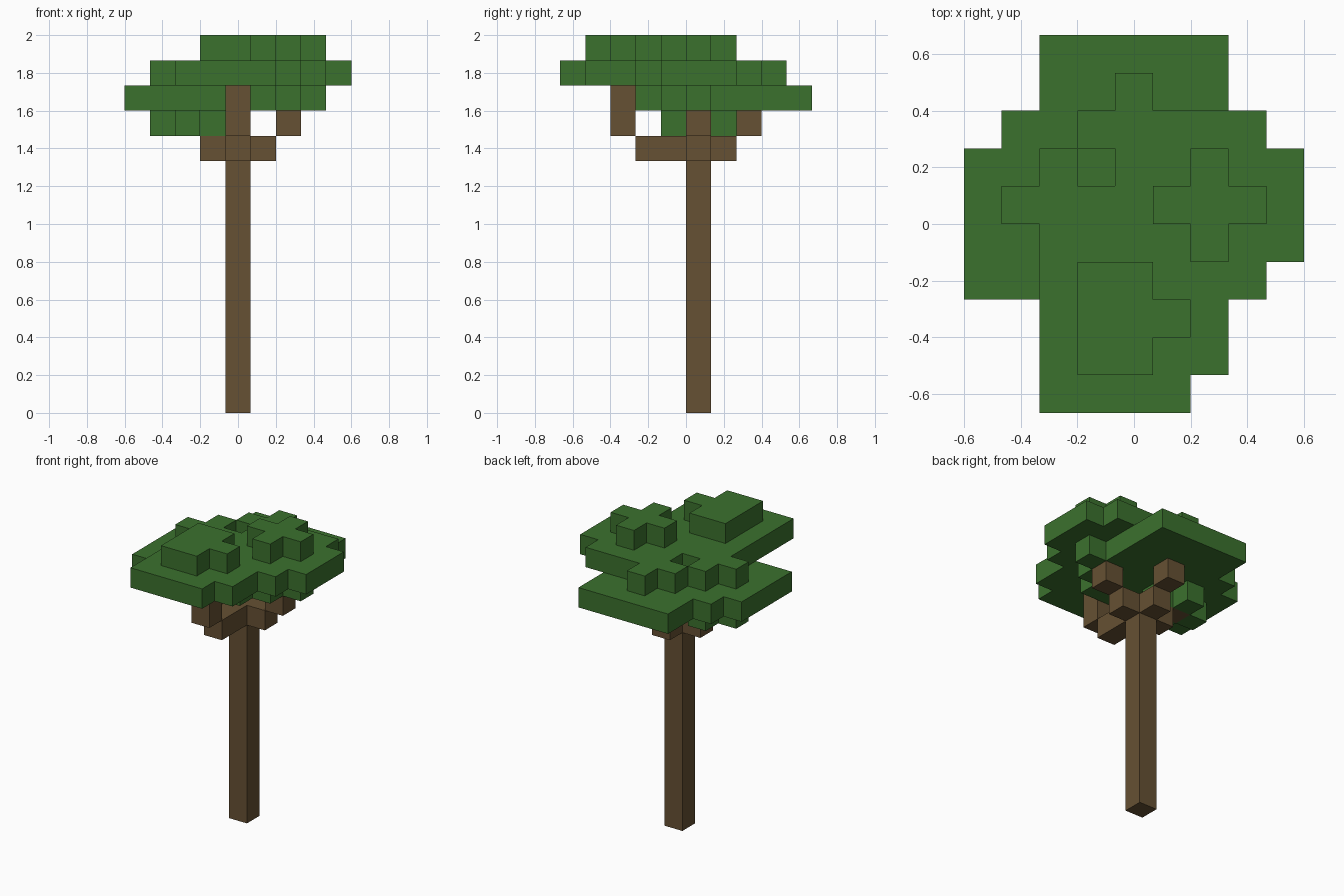
import bpy
import bmesh
from math import radians
from mathutils import Vector

if "Cube" in bpy.data.objects:
    bpy.data.objects.remove(bpy.data.objects["Cube"])

U = 2 / 15  # edge length of one block


def make_material(name, rgb):
    mat = bpy.data.materials.new(name)
    mat.use_nodes = True
    colour = (*rgb, 1)
    mat.diffuse_color = colour
    bsdf = next(n for n in mat.node_tree.nodes if n.type == "BSDF_PRINCIPLED")
    bsdf.inputs["Base Color"].default_value = colour
    return mat


bark = make_material("bark_brown", (0.133, 0.082, 0.033))
leaf = make_material("leaf_green", (0.044, 0.165, 0.027))


def rows(level, spans):
    """Cells of one level from {row: (first, last)} spans."""
    return {(i, j, level) for j, (a, b) in spans.items() for i in range(a, b + 1)}


def plus(i, j, level):
    """Five cells in a plus shape."""
    return rows(level, {j - 1: (i, i), j: (i - 1, i + 1), j + 1: (i, i)})


def build(name, cells, mat):
    """Outer skin of a set of blocks, flat areas merged."""
    bm = bmesh.new()
    axes = [Vector((1, 0, 0)), Vector((0, 1, 0)), Vector((0, 0, 1))]
    for cell in cells:
        centre = Vector(cell) + Vector((0, 0.5, 0.5))
        for k in range(3):
            for sign in (1, -1):
                d = axes[k] * sign
                if tuple(int(c) for c in Vector(cell) + d) in cells:
                    continue
                u, v = axes[(k + 1) % 3] * sign, axes[(k + 2) % 3]
                corners = [d - u - v, d + u - v, d + u + v, d - u + v]
                bm.faces.new([bm.verts.new((centre + c / 2) * U) for c in corners])
    bmesh.ops.remove_doubles(bm, verts=bm.verts[:], dist=U / 100)
    bmesh.ops.dissolve_limit(bm, angle_limit=radians(1), verts=bm.verts[:], edges=bm.edges[:])
    mesh = bpy.data.meshes.new(name)
    bm.to_mesh(mesh)
    bm.free()
    mesh.materials.append(mat)
    obj = bpy.data.objects.new(name, mesh)
    bpy.context.collection.objects.link(obj)


# Trunk and the branches spreading from its top
build("trunk", {(0, 0, k) for k in range(10)}, bark)
build("branch_fork", rows(10, {-2: (0, 0), -1: (0, 0), 0: (-1, 1), 1: (0, 0)}), bark)
build("front_branch", {(0, -3, 11), (0, -3, 12)}, bark)
build("back_branch", {(0, 2, 11)}, bark)
build("left_branch", {(2, 0, 11)}, bark)
build("right_branch", {(-2, 0, 11)}, bark)

# Leaves under the canopy, around the right branch
build("low_leaves", plus(-2, 0, 11) - {(-2, 0, 11)}, leaf)

# Lower canopy plate
build("lower_canopy", rows(12, {
    -2: (-4, 1), -1: (-4, 2), 0: (-4, 3), 1: (-4, 2),
    2: (-3, 2), 3: (-2, 2), 4: (-2, 2)}), leaf)

# Upper canopy plate with one gap
build("upper_canopy", rows(13, {
    -5: (-2, 1), -4: (-2, 2), -3: (-2, 2), -2: (-2, 3), -1: (-2, 4),
    0: (-3, 4), 1: (-2, 4), 2: (-1, 3), 3: (0, 0)}) - {(-1, 1, 13)}, leaf)

# Leaf clumps on top
build("front_top_leaves", rows(14, {-4: (-1, 0), -3: (-1, 1), -2: (-1, 0)}), leaf)
build("left_top_leaves", plus(2, 0, 14), leaf)
